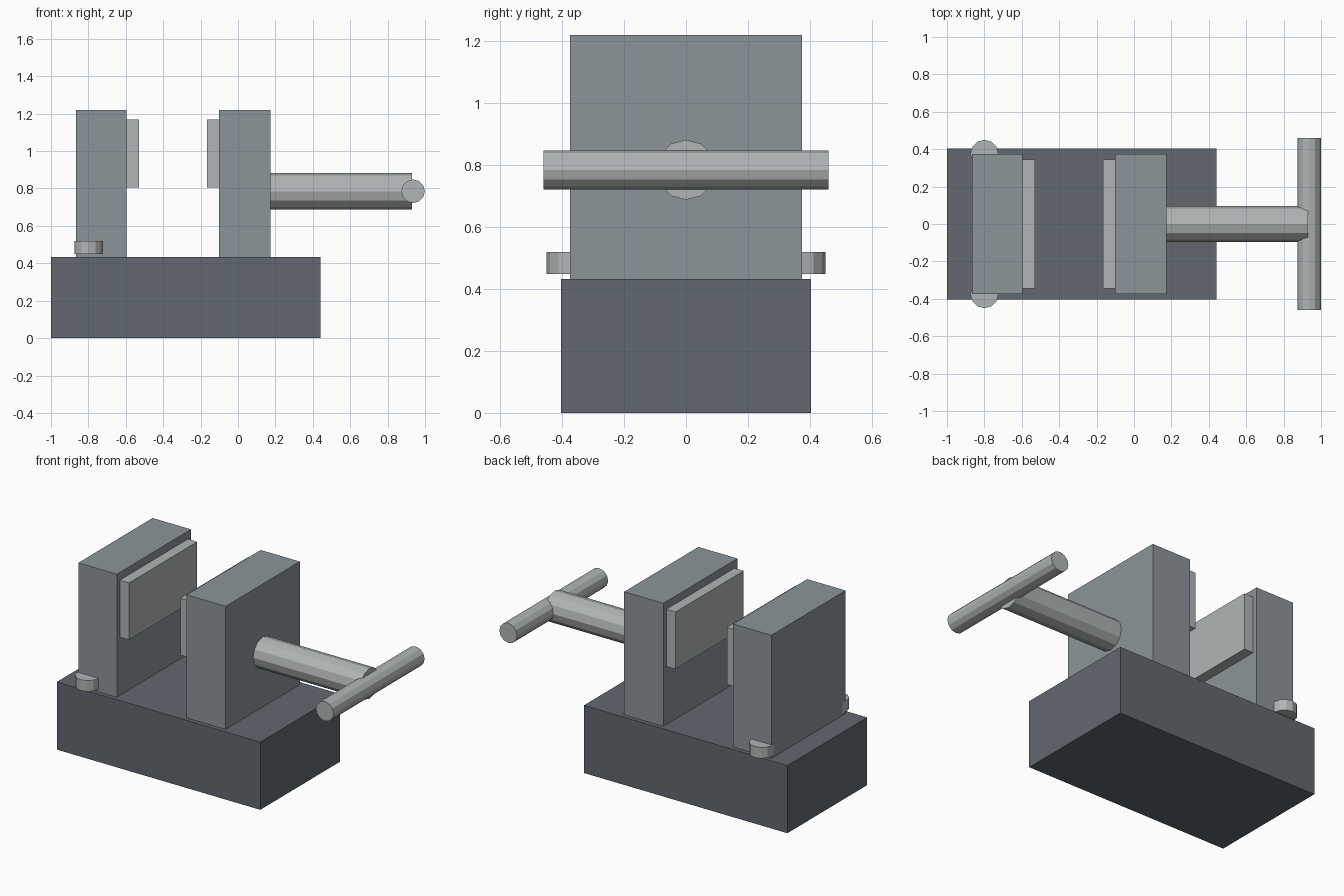
import bpy
from math import pi

if "Cube" in bpy.data.objects:
    bpy.data.objects.remove(bpy.data.objects["Cube"])


def material(name, rgb):
    m = bpy.data.materials.new(name)
    m.diffuse_color = (*rgb, 1)
    m.use_nodes = True
    m.node_tree.nodes["Principled BSDF"].inputs["Base Color"].default_value = m.diffuse_color
    return m


DARK = material("dark_iron", (0.12, 0.14, 0.16))
MID = material("grey_iron", (0.26, 0.30, 0.32))
LIGHT = material("bright_steel", (0.44, 0.46, 0.46))


def finish(name, mat):
    o = bpy.context.object
    o.name = o.data.name = name
    o.data.materials.append(mat)
    return o


def box(name, x0, x1, half_y, z0, z1, mat):
    bpy.ops.mesh.primitive_cube_add(size=1, location=((x0 + x1) / 2, 0, (z0 + z1) / 2))
    bpy.context.object.scale = (x1 - x0, 2 * half_y, z1 - z0)
    bpy.ops.object.transform_apply(location=False, rotation=False, scale=True)
    return finish(name, mat)


def rod(name, centre, radius, length, rotation, mat):
    bpy.ops.mesh.primitive_cylinder_add(vertices=12, radius=radius, depth=length,
                                        location=centre, rotation=rotation)
    return finish(name, mat)


# Base block
box("base", -1.0, 0.44, 0.403, 0, 0.433, DARK)

# Jaws and their grip pads
box("fixed_jaw", -0.867, -0.595, 0.375, 0.433, 1.22, MID)
box("moving_jaw", -0.102, 0.175, 0.375, 0.433, 1.22, MID)
box("fixed_jaw_pad", -0.595, -0.53, 0.345, 0.805, 1.17, LIGHT)
box("moving_jaw_pad", -0.167, -0.102, 0.345, 0.805, 1.17, LIGHT)

# Screw and cross handle
rod("screw", (0.5525, 0, 0.785), 0.097, 0.757, (0, pi / 2, 0), LIGHT)
rod("handle", (0.936, 0, 0.785), 0.063, 0.92, (pi / 2, 0, 0), LIGHT)

# Bolt heads either side of the fixed jaw
for side, y in (("front", -0.375), ("back", 0.375)):
    rod(f"{side}_bolt", (-0.8, y, 0.484), 0.075, 0.07, (0, 0, 0), LIGHT)
